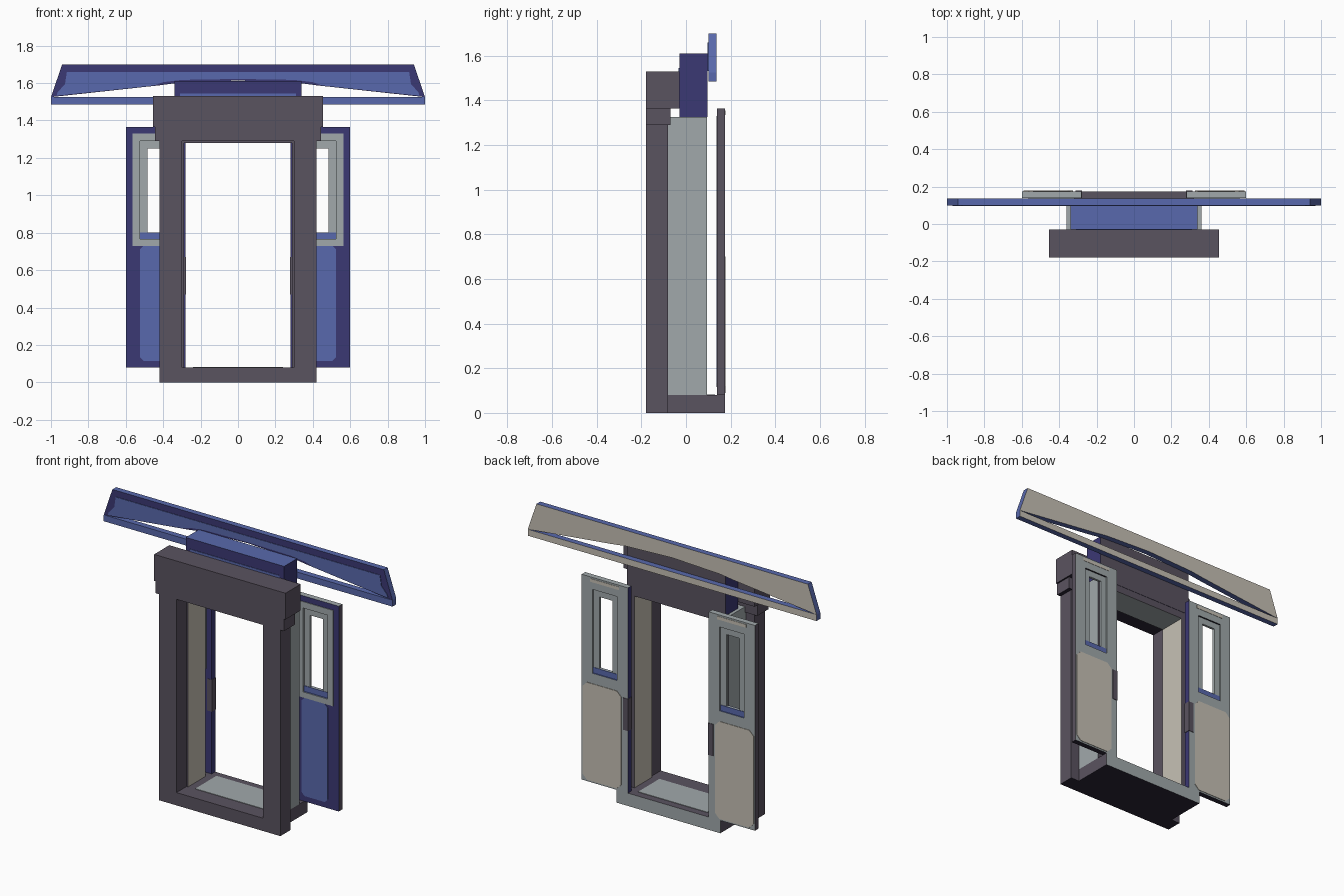
import bpy
import bmesh

cube = bpy.data.objects.get("Cube")
if cube:
    bpy.data.objects.remove(cube, do_unlink=True)


def material(name, hex_code):
    rgb = [int(hex_code[i:i + 2], 16) / 255 for i in (0, 2, 4)]
    lin = [c / 12.92 if c <= 0.04045 else ((c + 0.055) / 1.055) ** 2.4 for c in rgb]
    mat = bpy.data.materials.new(name)
    mat.use_nodes = True
    mat.diffuse_color = (*lin, 1)
    bsdf = next(n for n in mat.node_tree.nodes if n.type == 'BSDF_PRINCIPLED')
    bsdf.inputs["Base Color"].default_value = (*lin, 1)
    bsdf.inputs["Roughness"].default_value = 0.8
    return mat


MATS = {
    "dark": material("dark_grey", "5a5360"),
    "grey": material("light_grey", "a1a9ab"),
    "blue": material("mid_blue", "5969ad"),
    "navy": material("navy_blue", "3b3874"),
    "beige": material("warm_beige", "c7c1b5"),
    "under": material("dark_underside", "2b2436"),
}


def direction(n):
    """Name the side a face looks to."""
    axis = max(range(3), key=lambda i: abs(n[i]))
    return (("-x", "+x"), ("front", "back"), ("bottom", "top"))[axis][n[axis] > 0]


def finish(name, bm, base, sides):
    bmesh.ops.recalc_face_normals(bm, faces=bm.faces)
    bm.normal_update()
    keys = [base] + sorted(set(sides.values()) - {base})
    for f in bm.faces:
        f.material_index = keys.index(sides.get(direction(f.normal), base))
    mesh = bpy.data.meshes.new(name)
    bm.to_mesh(mesh)
    bm.free()
    for key in keys:
        mesh.materials.append(MATS[key])
    obj = bpy.data.objects.new(name, mesh)
    bpy.context.collection.objects.link(obj)
    return obj


def slab(name, outline, y0, y1, base, sides={}, hole=None):
    """Extrude an x-z outline along y, with an optional matching hole."""
    bm = bmesh.new()
    rings = []
    for loop in [outline] + ([hole] if hole else []):
        rings.append([[bm.verts.new((x, y, z)) for x, z in loop] for y in (y0, y1)])
    for near, far in rings:
        for i in range(len(near)):
            bm.faces.new((near[i - 1], near[i], far[i], far[i - 1]))
    for k in (0, 1):
        if hole:
            a, b = rings[0][k], rings[1][k]
            for i in range(len(a)):
                bm.faces.new((a[i - 1], a[i], b[i], b[i - 1]))
        else:
            bm.faces.new(rings[0][k])
    return finish(name, bm, base, sides)


def rect(x0, x1, z0, z1):
    return [(x0, z0), (x1, z0), (x1, z1), (x0, z1)]


def chamfered(x0, x1, z0, z1, c):
    return [(x0 + c, z0), (x1 - c, z0), (x1, z0 + c), (x1, z1 - c),
            (x1 - c, z1), (x0 + c, z1), (x0, z1 - c), (x0, z0 + c)]


def mirrored(half):
    """Complete a symmetric outline from its right half."""
    return half + [(-x, z) for x, z in reversed(half) if x]


# Sill and front surround
slab("sill_front", rect(-.42, .42, 0, .08), -.18, -.08, "dark", {"bottom": "under"})
slab("sill_rear", rect(-.36, .36, 0, .08), -.08, .175, "dark",
     {"bottom": "under", "back": "grey"})
slab("sill_tread", rect(-.24, .24, .08, .083), -.08, .13, "grey")
slab("lintel", rect(-.445, .445, 1.29, 1.365), -.18, -.07, "dark", {"bottom": "under"})
slab("header", rect(-.455, .455, 1.365, 1.53), -.18, -.03, "dark", {"bottom": "under"})

# Passage lining ceiling and the housing above it
slab("lining_ceiling", rect(-.36, .36, 1.28, 1.325), -.08, .095, "grey",
     {"front": "dark", "back": "dark"})
slab("housing", rect(-.34, .34, 1.325, 1.61), -.03, .097, "navy",
     {"top": "blue", "back": "dark"})
slab("housing_stripe", rect(-.31, .31, 1.53, 1.545), -.033, -.03, "blue")

# Canopy board with an arched lower edge, its painted face and lower rail
ARCH = [(.33, 1.6), (.42, 1.588), (1, 1.525)]
board = mirrored([(0, 1.614)] + ARCH + [(.94, 1.7)])
slab("canopy_board", board, .1, .137, "blue", {"front": "navy", "back": "beige"})
face = mirrored([(0, 1.622), (.3, 1.617), (.4, 1.605), (.45, 1.587), (.97, 1.533),
                 (.965, 1.55), (.925, 1.595), (.915, 1.66)])
slab("canopy_face", face, .097, .1, "blue")
slab("canopy_rail", rect(-1, 1, 1.485, 1.525), .1, .137, "blue", {"back": "beige"})

# Paired parts on each side
for side, s in (("left", 1), ("right", -1)):
    inner, outer = ("-x", "+x") if s > 0 else ("+x", "-x")

    def pair(name, outline, y0, y1, base, sides={}, hole=None):
        flip = lambda pts: pts and [(s * x, z) for x, z in pts]
        return slab(f"{side}_{name}", flip(outline), y0, y1, base, sides, flip(hole))

    pair("jamb", rect(.30, .42, .08, 1.29), -.18, -.08, "dark")
    pair("lining_wall", rect(.29, .36, .08, 1.28), -.08, .095, "grey",
         {"front": "dark", "back": "dark", inner: "beige"})

    # Sliding door leaf with a window
    recess = rect(.355, .525, .765, 1.29)
    door = pair("door", rect(.28, .60, .08, 1.365), .14, .175, "grey",
                {"front": "navy", "bottom": "under"}, recess)
    # Leaf edges differ from the window reveal
    keys = list(door.data.materials)
    for key in ("dark", "blue"):
        door.data.materials.append(MATS[key])
    for f in door.data.polygons:
        x, z = abs(f.center.x), f.center.z
        if x > .59:
            f.material_index = len(keys)
        elif x < .29:
            f.material_index = keys.index(MATS["navy"])
        elif .75 < z < .78 and f.normal.z > .9:
            f.material_index = len(keys) + 1
    pair("window_sash", recess, .15, .165, "grey", {},
         rect(.395, .485, .80, 1.25))
    pair("window_trim", rect(.317, .563, .73, 1.33), .136, .14, "grey", {}, recess)
    for face_name, y in (("front", .147), ("back", .165)):
        pair(f"window_ledge_{face_name}", rect(.355, .525, .765, .80),
             y, y + .003, "blue")

    # Painted door panels and edge catch
    pair("front_panel", chamfered(.345, .525, .115, .73, .02), .137, .14, "blue")
    pair("back_panel", chamfered(.325, .592, .09, .70, .03), .175, .178, "beige")
    pair("top_patch", rect(.34, .54, 1.335, 1.355), .175, .177, "beige")
    pair("edge_catch", rect(.277, .312, .47, .67), .138, .178, "dark")
